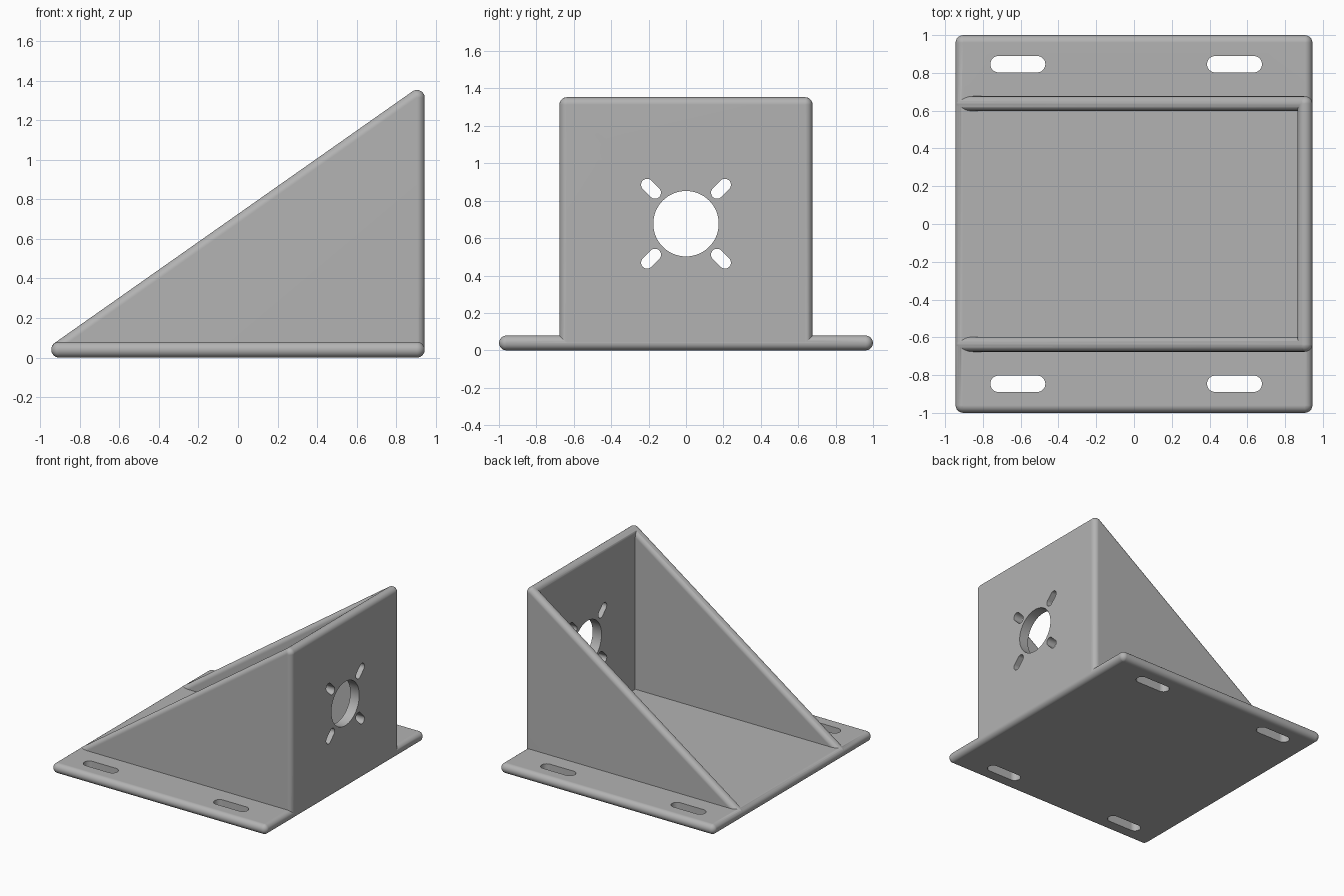
import bpy, bmesh, math
from mathutils import Matrix, Vector

if "Cube" in bpy.data.objects:
    bpy.data.objects.remove(bpy.data.objects["Cube"])

R = 0.0395                       # rounding radius, half the sheet thickness
X, YP, YW = 0.905, 0.96, 0.637   # centres of the corner roundings
Z0, ZT = R, 1.314

grey = bpy.data.materials.new("grey")
grey.diffuse_color = (0.45, 0.45, 0.45, 1)
grey.use_nodes = True
grey.node_tree.nodes["Principled BSDF"].inputs["Base Color"].default_value = grey.diffuse_color


def to_object(bm, name):
    mesh = bpy.data.meshes.new(name)
    bm.to_mesh(mesh)
    bm.free()
    mesh.materials.append(grey)
    ob = bpy.data.objects.new(name, mesh)
    bpy.context.collection.objects.link(ob)
    return ob


def rounded_hull(name, centres):
    """Convex body wrapped around a ball at each centre."""
    bm = bmesh.new()
    for c in centres:
        bmesh.ops.create_uvsphere(bm, u_segments=24, v_segments=12, radius=R,
                                  matrix=Matrix.Translation(c))
    bmesh.ops.delete(bm, geom=bm.faces[:], context='FACES_ONLY')
    bmesh.ops.delete(bm, geom=bm.edges[:], context='EDGES_FACES')
    res = bmesh.ops.convex_hull(bm, input=bm.verts[:])
    junk = {g for g in res["geom_interior"] + res["geom_unused"]
            if isinstance(g, bmesh.types.BMVert)}
    bmesh.ops.delete(bm, geom=list(junk), context='VERTS')
    bmesh.ops.dissolve_limit(bm, angle_limit=0.01, verts=bm.verts[:], edges=bm.edges[:])
    bmesh.ops.recalc_face_normals(bm, faces=bm.faces[:])
    return to_object(bm, name)


def slot_cutter(name, centre, along, normal, half, r, depth=0.2):
    """Stadium-shaped prism; half = 0 gives a plain round hole."""
    a, n = Vector(along).normalized(), Vector(normal)
    b = n.cross(a)
    seg = 16 if half else 32
    bm = bmesh.new()
    verts = []
    for side in (1, -1):
        for i in range(seg + (1 if half else 0)):
            t = math.pi * i / seg - math.pi / 2
            p = a * (half + r * math.cos(t)) + b * (r * math.sin(t))
            verts.append(bm.verts.new(Vector(centre) + side * p - n * depth / 2))
    face = bm.faces.new(verts)
    ext = bmesh.ops.extrude_face_region(bm, geom=[face])
    bmesh.ops.translate(bm, vec=n * depth,
                        verts=[g for g in ext["geom"] if isinstance(g, bmesh.types.BMVert)])
    bmesh.ops.recalc_face_normals(bm, faces=bm.faces[:])
    ob = to_object(bm, name)
    ob.hide_render = True
    return ob


def boolean(target, tool, operation):
    mod = target.modifiers.new("join", 'BOOLEAN')
    mod.operation, mod.solver, mod.object = operation, 'EXACT', tool
    bpy.context.view_layer.objects.active = target
    bpy.ops.object.modifier_apply(modifier=mod.name)
    bpy.data.objects.remove(tool)


# base plate, upright motor wall and two triangular side gussets
bracket = rounded_hull("mounting_bracket",
                       [(sx * X, sy * YP, Z0) for sx in (-1, 1) for sy in (-1, 1)])
ZB = Z0 + 0.002
wall = rounded_hull("wall", [(X, s * YW, z) for s in (-1, 1) for z in (ZB, ZT)])
gussets = [rounded_hull("gusset", [(-X, s * YW, ZB), (X, s * YW, ZB), (X, s * YW, ZT)])
           for s in (-1, 1)]
for part in [wall] + gussets:
    boolean(bracket, part, 'UNION')

# base mounting slots
for sy in (-1, 1):
    for x in (-0.615, 0.532):
        boolean(bracket, slot_cutter("base_slot", (x, sy * 0.846, Z0), (1, 0, 0),
                                     (0, 0, 1), 0.102, 0.0435), 'DIFFERENCE')

# shaft hole and four radial screw slots in the wall
HZ = 0.677
boolean(bracket, slot_cutter("shaft_hole", (X, 0, HZ), (0, 1, 0), (1, 0, 0), 0, 0.175),
        'DIFFERENCE')
for sy in (-1, 1):
    for sz in (-1, 1):
        boolean(bracket, slot_cutter("screw_slot", (X, sy * 0.187, HZ + sz * 0.187),
                                     (0, sy, sz), (1, 0, 0), 0.03, 0.032), 'DIFFERENCE')

# smooth roundings, crisp hole rims
bpy.ops.object.select_all(action='DESELECT')
bracket.select_set(True)
bpy.context.view_layer.objects.active = bracket
bpy.ops.object.shade_smooth_by_angle(angle=math.radians(30))
weighted = bracket.modifiers.new("weighted_normals", 'WEIGHTED_NORMAL')
weighted.keep_sharp = True
